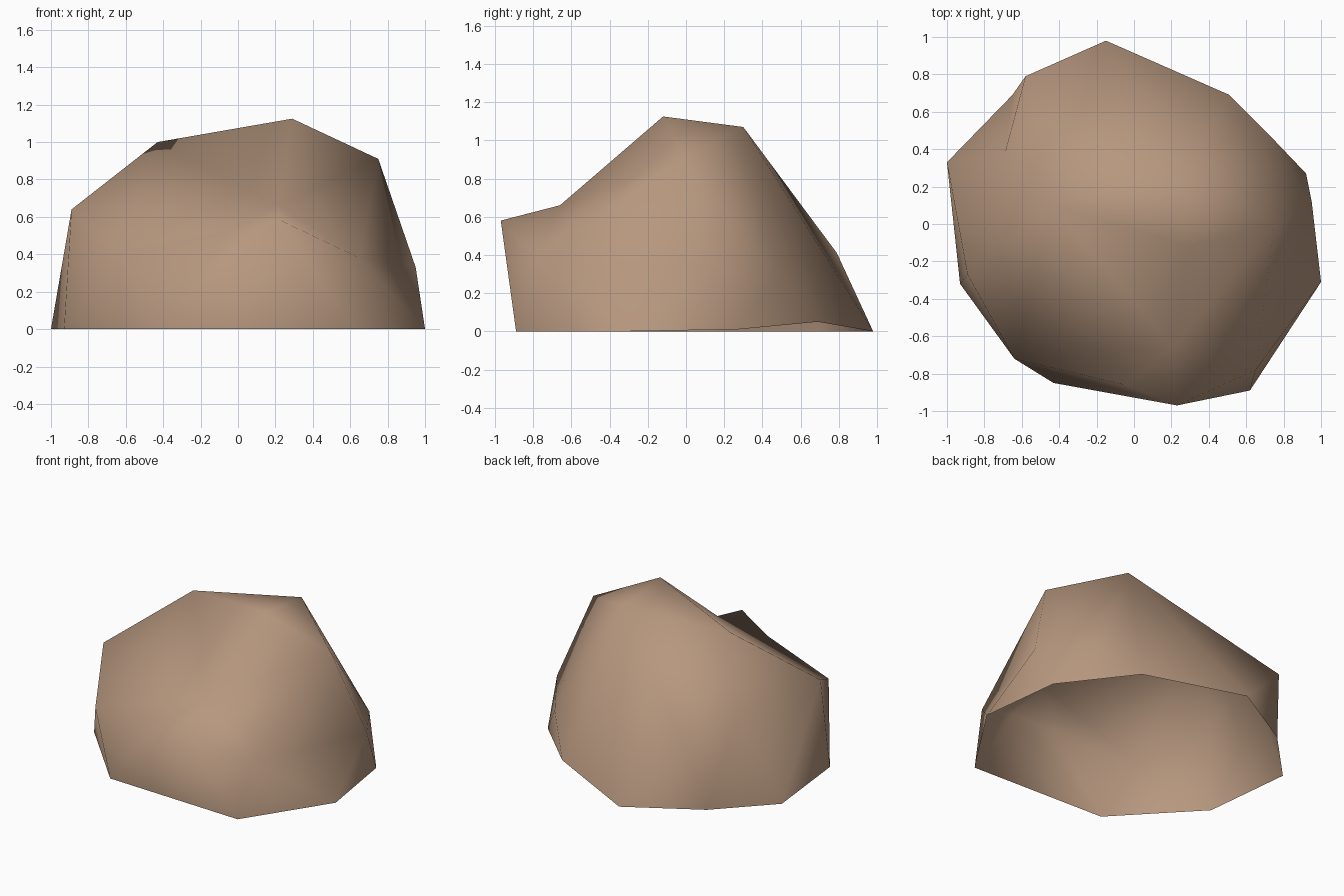
import bpy
import bmesh

old = bpy.data.objects.get("Cube")
if old:
    bpy.data.objects.remove(old, do_unlink=True)

# Stone colour
stone = bpy.data.materials.new("warm brown stone")
stone.use_nodes = True
colour = (0.47, 0.31, 0.21, 1)
stone.diffuse_color = colour
shader = next(node for node in stone.node_tree.nodes if node.type == "BSDF_PRINCIPLED")
shader.inputs["Base Color"].default_value = colour
shader.inputs["Roughness"].default_value = 0.9

# Corner rings of the boulder, each lettered in order around the outline
ground_ring = [
    (-1, .33, 0), (-.93, -.32, 0), (-.43, -.85, 0),
    (.62, -.89, 0), (1, -.31, 0), (.92, .27, .01),
    (.51, .69, .05), (-.15, .98, 0), (-.65, .69, 0),
]
brow_ring = [
    (-.58, .79, .41), (-.69, .38, .61), (-.89, -.27, .64),
    (-.64, -.72, .41), (-.05, -.86, .51), (.23, -.97, .58),
    (.65, -.78, .38), (.95, .12, .33), (.71, .49, .28),
]
front_notch = [(.21, -.66, .66)]
crown = [(.29, -.12, 1.125), (.3, .3, 1.07), (.75, -.01, .91), (-.43, .1, 1)]

bm = bmesh.new()
corners = ground_ring + brow_ring + front_notch + crown
letters = "abcdefghijklmnopqrstuvw"
corner = {name: bm.verts.new(point) for name, point in zip(letters, corners)}


def fan(hub, rim):
    """Chip facets around one corner, along a path of neighbours."""
    for first, second in zip(rim, rim[1:]):
        face = bm.faces.new((corner[hub], corner[first], corner[second]))
        face.smooth = True


# Front wall, front nose and left cheek
fan("c", "donmb")
fan("p", "odeqvso")
fan("l", "bmwkab")
# Crown and long back slope
fan("u", "vrghjwtv")
# Side wall
fan("f", "grqe")
fan("v", "qr")
# Sloping front face around the notch
fan("s", "vtwmno")
# Hollow at the back corner
fan("k", "wjia")
fan("i", "jh")

# Boulder shell, open underneath
mesh = bpy.data.meshes.new("boulder")
bm.to_mesh(mesh)
bm.free()
mesh.materials.append(stone)
boulder = bpy.data.objects.new("boulder", mesh)
bpy.context.collection.objects.link(boulder)
